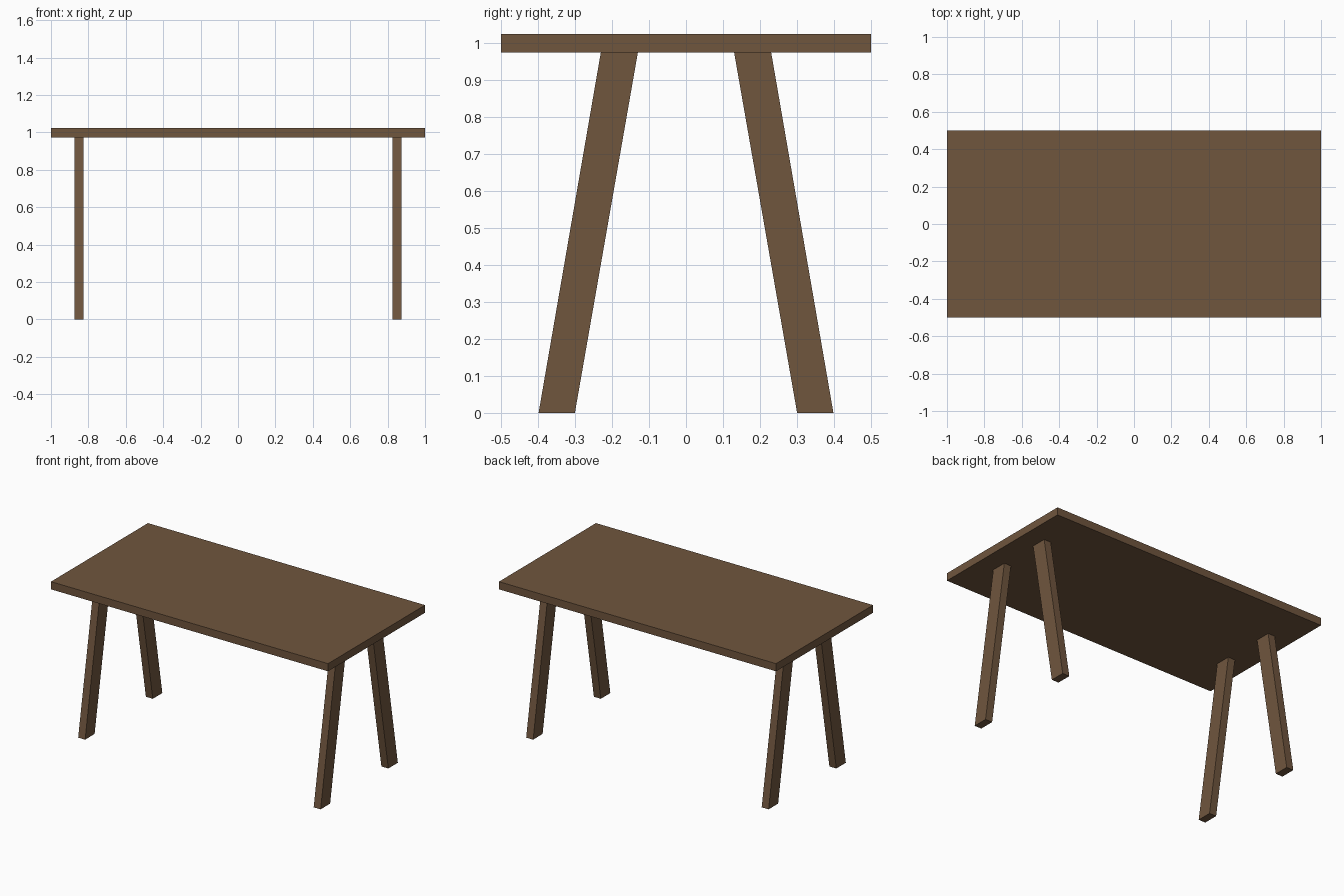
import bpy, bmesh

if "Cube" in bpy.data.objects:
    bpy.data.objects.remove(bpy.data.objects["Cube"])

wood = bpy.data.materials.new("brown_wood")
wood.diffuse_color = (0.16, 0.092, 0.048, 1)
wood.use_nodes = True
wood.node_tree.nodes["Principled BSDF"].inputs["Base Color"].default_value = wood.diffuse_color

TOP_LOW, TOP_HIGH = 0.973, 1.023


def prism(name, bottom, top):
    """Solid between two rectangles given as (x0, x1, y0, y1, z)."""
    bm = bmesh.new()
    rings = []
    for x0, x1, y0, y1, z in (bottom, top):
        rings.append([bm.verts.new(p) for p in
                      ((x0, y0, z), (x1, y0, z), (x1, y1, z), (x0, y1, z))])
    low, high = rings
    bm.faces.new(low[::-1])
    bm.faces.new(high)
    for i in range(4):
        j = (i + 1) % 4
        bm.faces.new((low[i], low[j], high[j], high[i]))
    mesh = bpy.data.meshes.new(name)
    bm.to_mesh(mesh)
    bm.free()
    mesh.materials.append(wood)
    obj = bpy.data.objects.new(name, mesh)
    bpy.context.collection.objects.link(obj)
    return obj


# Flat rectangular top
prism("table_top", (-1, 1, -0.5, 0.5, TOP_LOW), (-1, 1, -0.5, 0.5, TOP_HIGH))

# Four slanted legs, splayed outwards along y
for side, cx in (("left", -0.85), ("right", 0.85)):
    for end, s in (("front", -1), ("back", 1)):
        foot = sorted((s * 0.30, s * 0.398))
        head = sorted((s * 0.13, s * 0.23))
        prism(f"{end}_{side}_leg",
              (cx - 0.025, cx + 0.025, *foot, 0),
              (cx - 0.025, cx + 0.025, *head, TOP_LOW))
